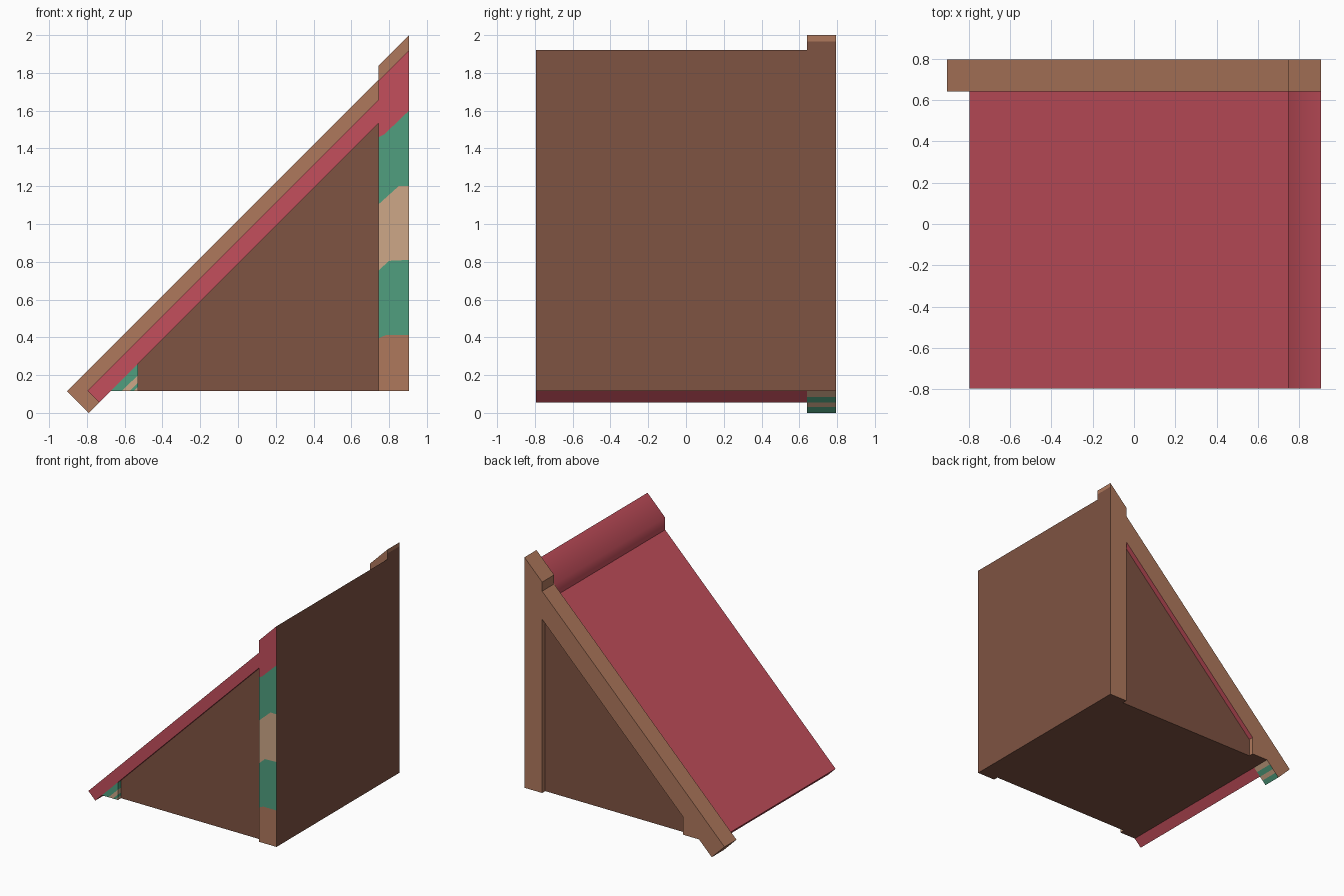
import bpy, bmesh

if "Cube" in bpy.data.objects:
    bpy.data.objects.remove(bpy.data.objects["Cube"])

# ---- colours -------------------------------------------------------------
def linear(c):
    c /= 255
    return c / 12.92 if c <= 0.04045 else ((c + 0.055) / 1.055) ** 2.4

COLOURS = {
    "dark_wood": (127, 83, 66), "light_wood": (175, 120, 92),
    "red_tile": (196, 79, 92), "green_paint": (80, 159, 127),
    "tan_paint": (205, 167, 135),
}
NAMES = list(COLOURS)
MATS = []
for name, rgb in COLOURS.items():
    m = bpy.data.materials.new(name)
    m.diffuse_color = [linear(c) for c in rgb] + [1]
    m.use_nodes = True
    m.node_tree.nodes["Principled BSDF"].inputs["Base Color"].default_value = m.diffuse_color
    MATS.append(m)
DARK, LIGHT, RED, GREEN, TAN = range(5)

# ---- main dimensions -----------------------------------------------------
X, Y = 0.905, 0.795          # half length, half depth
POST, FOOT = 0.745, -0.53    # inner edges of post and foot
BASE, SOFFIT = 0.115, 0.79   # floor height; underside line is z = x + SOFFIT
WALL = Y - 0.04              # recessed gable wall plane
VERGE = 0.64                 # front of the raised verge board


def prism(name, profile, y0, y1, colour, rule=None):
    """Extrude an x-z profile along y; cut ends and floor are dark wood."""
    bm = bmesh.new()
    face = bm.faces.new([bm.verts.new((x, y0, z)) for x, z in profile])
    new = bmesh.ops.extrude_face_region(bm, geom=[face])["geom"]
    bmesh.ops.translate(bm, vec=(0, y1 - y0, 0),
                        verts=[v for v in new if isinstance(v, bmesh.types.BMVert)])
    bmesh.ops.recalc_face_normals(bm, faces=bm.faces)
    for f in bm.faces:
        c, n = f.calc_center_median(), f.normal
        f.material_index = colour
        if (n.x > 0.9 and c.x > X - 0.01) or n.z < -0.9:
            f.material_index = DARK
        if rule:
            rule(f, c, n)
    me = bpy.data.meshes.new(name)
    bm.to_mesh(me)
    bm.free()
    for m in MATS:
        me.materials.append(m)
    ob = bpy.data.objects.new(name, me)
    bpy.context.collection.objects.link(ob)
    return ob


def on_soffit(z):
    return (z - SOFFIT, z)


# ---- gable wall body -----------------------------------------------------
prism("gable_wall", [on_soffit(BASE), (X, BASE), (X, X + SOFFIT)], -WALL, WALL, DARK)


# ---- red roof slab with softly shaded ridge roll -------------------------
def ridge_smooth(f, c, n):
    f.smooth = c.x > POST - 0.01 and (n.x < -0.9 or n.z > 0.6)

prism("roof_slab",
      [(-0.797, 0.118), on_soffit(0.0555), (X, X + SOFFIT), (X, 1.92),
       (POST, 1.76), (POST, 1.66)],
      -Y, VERGE, RED, ridge_smooth)


# ---- verge board: striped lower soffit, red upper soffit -----------------
STRIPES = [(0.03, GREEN), (0.055, TAN), (0.085, GREEN), (BASE, TAN)]

def verge_rule(f, c, n):
    if n.x > 0.5 and n.z < -0.5:
        f.material_index = next((m for top, m in STRIPES if c.z < top), RED)
    elif n.x > 0.9 and c.z > 1.967:
        f.material_index = LIGHT

prism("verge_board",
      [(-X, BASE), on_soffit(0)] + [on_soffit(z) for z, _ in STRIPES] +
      [(X, X + SOFFIT), (X, 1.967), (X, 2.0), (POST, 1.84), (POST, 1.765)],
      VERGE, Y, LIGHT, verge_rule)

# ---- front post, stacked painted bands -----------------------------------
BANDS = [
    ("front_post_base", LIGHT, [(POST, 0.395), (0.785, 0.413), (X, 0.413)]),
    ("front_post_lower_green", GREEN, [(POST, 0.755), (0.80, 0.805), (X, 0.81)]),
    ("front_post_tan", TAN, [(POST, 1.105), (0.85, 1.2), (X, 1.2)]),
    ("front_post_upper_green", GREEN, [(POST, 1.46), (0.775, 1.475), (X, 1.6)]),
    ("front_post_red", RED, [(POST, POST + SOFFIT), (X, X + SOFFIT)]),
]
below = [(POST, BASE), (X, BASE)]
for name, colour, top in BANDS:
    prism(name, below + top[::-1], -Y, -WALL, colour)
    below = top

# ---- front foot, diagonal painted bands ----------------------------------
FOOT_BANDS = [(0.79, GREEN), (0.73, TAN), (0.69, GREEN), (0.667, TAN)]
for i, (hi, colour) in enumerate(FOOT_BANDS):
    outline = [(BASE - hi, BASE), (FOOT, FOOT + hi)]
    if i + 1 < len(FOOT_BANDS):
        lo = FOOT_BANDS[i + 1][0]
        outline += [(FOOT, FOOT + lo), (BASE - lo, BASE)]
    else:
        outline += [(FOOT, BASE)]
    prism(f"front_foot_band_{i + 1}", outline, -Y, -WALL, colour)

# ---- back post and back foot ---------------------------------------------
prism("back_post", [(POST, BASE), (X, BASE), (X, X + SOFFIT), (POST, POST + SOFFIT)],
      WALL, Y, LIGHT)
prism("back_foot", [on_soffit(BASE), (FOOT, BASE), (FOOT, FOOT + SOFFIT)],
      WALL, Y, LIGHT)
